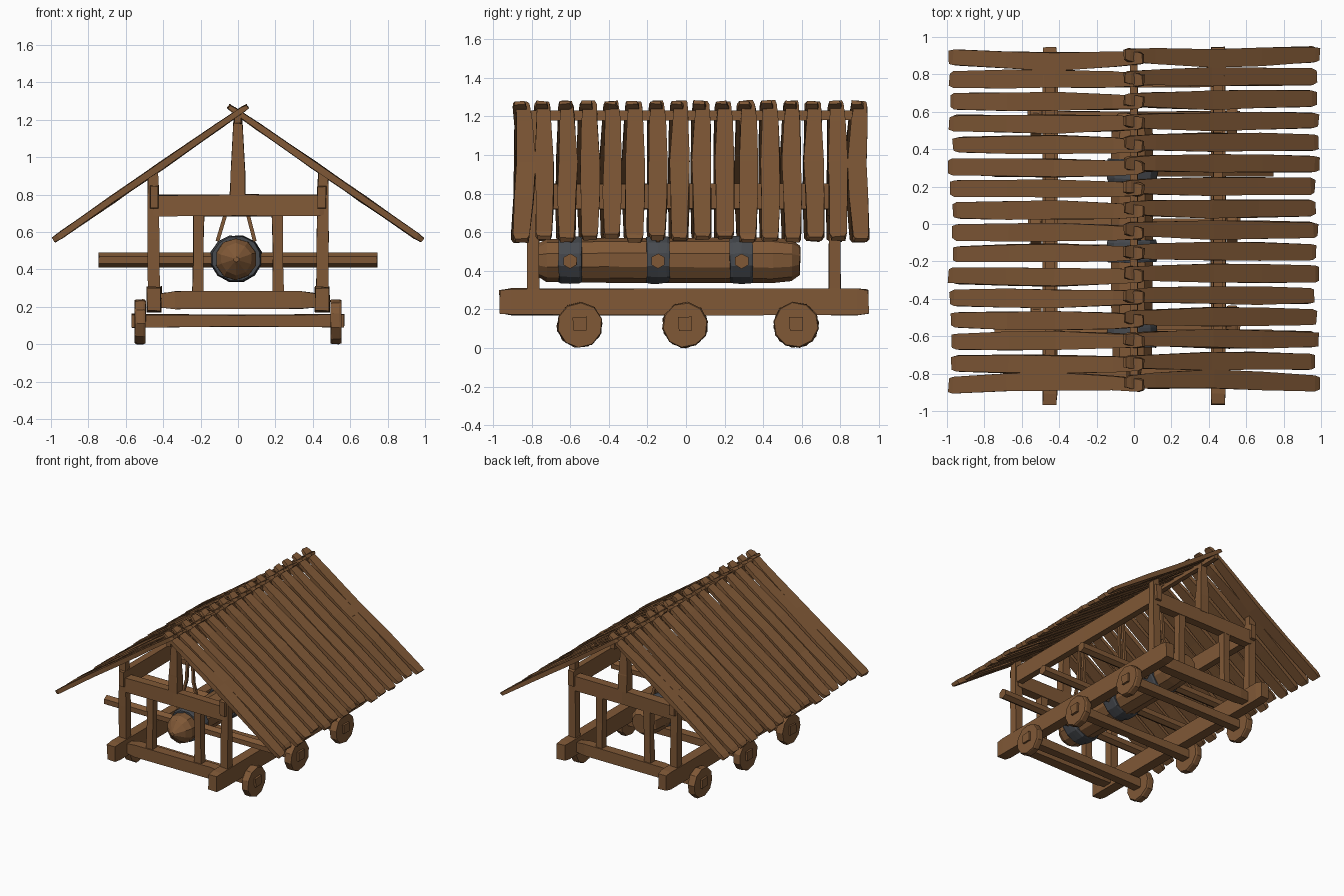
import bpy, bmesh, math, random
from mathutils import Vector

if "Cube" in bpy.data.objects:
    bpy.data.objects.remove(bpy.data.objects["Cube"])

random.seed(4)


def material(name, rgb):
    m = bpy.data.materials.new(name)
    m.diffuse_color = (*rgb, 1)
    m.use_nodes = True
    m.node_tree.nodes["Principled BSDF"].inputs["Base Color"].default_value = m.diffuse_color
    return m


WOOD = material("brown wood", (0.215, 0.098, 0.037))
IRON = material("dark iron", (0.062, 0.068, 0.078))


def loft(name, a, b, w, h, stations=((0, 1), (1, 1)), sides=4, up=(0, 0, 1),
         jitter=0.0, mat=WOOD, turn=0.0):
    """Solid from a to b; w, h = full section size; stations = (t, scale[, side shift])."""
    a, b = Vector(a), Vector(b)
    d = (b - a).normalized()
    side = d.cross(Vector(up)).normalized()
    top = side.cross(d)
    k = math.sqrt(2) if sides == 4 else 1
    start = math.pi / sides + turn
    bm = bmesh.new()
    rings = []
    for st in stations:
        c = a.lerp(b, st[0]) + side * (st[2] if len(st) > 2 else 0)
        ring = []
        for i in range(sides):
            ang = start + 2 * math.pi * i / sides
            p = (c + side * math.cos(ang) * k * w / 2 * st[1]
                 + top * math.sin(ang) * k * h / 2 * st[1])
            p += Vector([random.uniform(-jitter, jitter) for _ in range(3)])
            ring.append(bm.verts.new(p))
        rings.append(ring)
    for r, s in zip(rings, rings[1:]):
        for i in range(sides):
            j = (i + 1) % sides
            bm.faces.new((r[i], r[j], s[j], s[i]))
    bm.faces.new(rings[0][::-1])
    bm.faces.new(rings[-1])
    bmesh.ops.recalc_face_normals(bm, faces=bm.faces)
    me = bpy.data.meshes.new(name)
    bm.to_mesh(me)
    bm.free()
    me.materials.append(mat)
    ob = bpy.data.objects.new(name, me)
    bpy.context.collection.objects.link(ob)
    return ob


HEWN = ((0, 0.9), (0.03, 1), (0.5, 1.0), (0.97, 1), (1, 0.9))

# Chassis: long sills, axles and wheels
for s in (-1, 1):
    loft("side_sill", (s * .45, -.965, .24), (s * .45, .945, .24), .08, .135, HEWN, jitter=.003)
for y in (-.55, -.005, .57):
    loft("axle", (-.567, y, .125), (.567, y, .125), .07, .07,
         ((0, 1), (.5, .9), (1, 1)), jitter=.003)
    for s in (-1, 1):
        loft("wheel", (s * .495, y, .12), (s * .552, y, .12), .24, .24,
             ((0, .96), (.2, 1), (.8, 1), (1, .96)), sides=10, jitter=.002,
             turn=random.uniform(0, .6))

# End frames: cross beam, tie beam, posts
for y in (-.79, .77):
    loft("cross_beam", (-.42, y, .235), (.42, y, .235), .08, .092,
         ((0, .8), (.1, 1), (.9, 1), (1, .8)), jitter=.003)
    loft("tie_beam", (-.45, y, .742), (.46, y, .742), .07, .112, HEWN, jitter=.004)
    loft("king_post", (0, y, .79), (0, y, 1.23), .078, .07,
         ((0, 1), (.3, 1), (.32, .95), (1, .55)), up=(0, 1, 0), jitter=.002)
    for s in (-1, 1):
        loft("corner_post", (s * .45, y, .2), (s * .455, y, .925), .062, .062,
             ((0, 1), (.5, 1), (1, .85)), up=(0, 1, 0), jitter=.002)
        loft("inner_post", (s * .215, y, .27), (s * .21, y, .70), .056, .056,
             ((0, 1.05), (.5, .95), (1, 1.05)), up=(0, 1, 0), jitter=.002)

# Side plates and ridge pole
for s in (-1, 1):
    loft("side_plate", (s * .448, -.84, .785), (s * .448, .82, .785), .05, .13, HEWN, jitter=.003)
loft("ridge_pole", (0, -.88, 1.205), (0, .93, 1.205), .04, .05, HEWN, jitter=.002)

# Swinging ram
loft("ram_log", (-.01, -.82, .455), (-.01, .59, .455), .235, .235,
     ((0, .12), (.04, .72), (.07, .95), (.3, 1), (.9, 1), (.97, .93), (1, .65)),
     sides=10, jitter=.003)
for y in (-.6, -.145, .288):
    loft("iron_band", (-.01, y - .06, .457), (-.01, y + .06, .457), .275, .25,
         ((0, .96), (.12, 1), (.5, 1.02), (.88, 1), (1, .96)), sides=12, jitter=.003, mat=IRON)
    loft("push_handle", (-.745, y, .45), (.745, y, .45), .08, .078, sides=6, jitter=.001)
    for s in (-1, 1):
        # Hanging ropes up to the ridge
        loft("hanging_rope_lower", (s * .1 - .01, y, .55), (s * .03 - .005, y, .8), .02, .02, up=(0, 1, 0))
        loft("hanging_rope_upper", (s * .03 - .005, y, .8), (s * .012, y, 1.2), .02, .02, up=(0, 1, 0))

# Roof: 16 hewn planks on each slope, crossing at the ridge
for s, first, last in ((-1, .89, -.862), (1, .905, -.852)):
    for i in range(16):
        y = first + (last - first) * i / 15
        low = 0.985 if i % 5 == 0 else random.uniform(.955, .983)
        bow = random.uniform(-.006, .006)
        if i == 0:
            bow = .018
        if i == 15:
            bow = -.022
        bow *= -s  # side vector flips with the slope
        z0 = .56 + (.98 - low) * .71
        loft("roof_plank", (s * low, y, z0), (-s * .05, y + random.uniform(-.006, .006), 1.272),
             .096, .036,
             ((0, .7), (.025, .88), (.3, 1, bow * .6), (.55, 1.02, bow),
              (.85, .85, bow * .4), (.975, .72), (1, .55)), jitter=.004)
